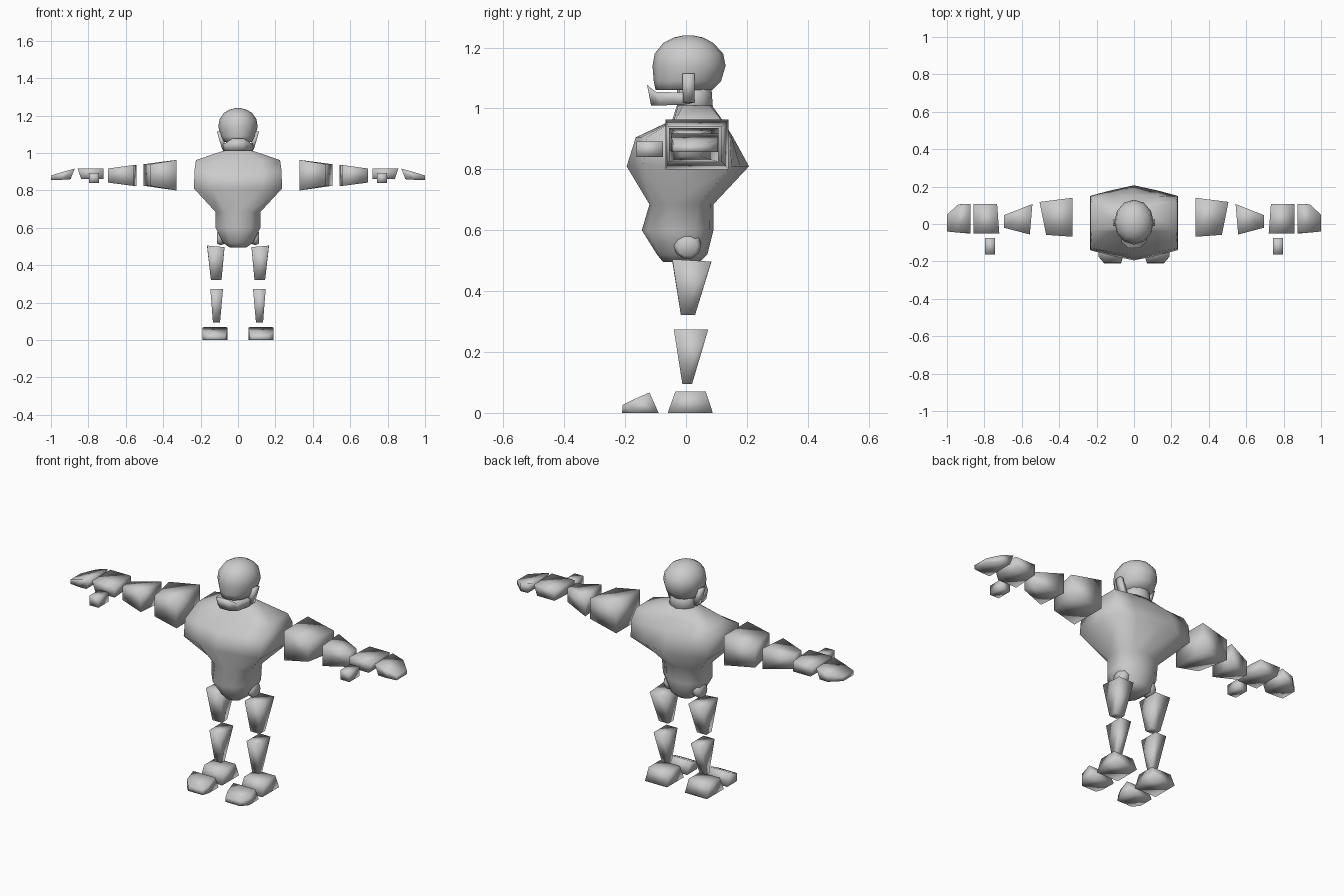
import bpy
from math import sin, cos, pi

if "Cube" in bpy.data.objects:
    bpy.data.objects.remove(bpy.data.objects["Cube"])


def loft(name, rings):
    """Skin a closed body through rings holding equal numbers of points."""
    n = len(rings[0])
    verts = [p for r in rings for p in r]
    faces = [tuple(range(n)), tuple(range(len(verts) - n, len(verts)))]
    for i in range(len(rings) - 1):
        for j in range(n):
            k = (j + 1) % n
            faces.append((i * n + j, i * n + k, (i + 1) * n + k, (i + 1) * n + j))
    me = bpy.data.meshes.new(name)
    me.from_pydata(verts, [], faces)
    ob = bpy.data.objects.new(name, me)
    bpy.context.collection.objects.link(ob)
    bpy.context.view_layer.objects.active = ob
    ob.select_set(True)
    bpy.ops.object.mode_set(mode='EDIT')
    bpy.ops.mesh.select_all(action='SELECT')
    bpy.ops.mesh.normals_make_consistent(inside=False)
    bpy.ops.object.mode_set(mode='OBJECT')
    ob.select_set(False)
    me.polygons.foreach_set("use_smooth", [True] * len(me.polygons))
    return ob


def along_z(z, x0, x1, y0, y1):
    return [(x0, y0, z), (x1, y0, z), (x1, y1, z), (x0, y1, z)]


def along_x(xf, xb, y0, y1, z0, z1, lean=0):
    # xf, xb: position at front and back edge; lean shifts the lower edge
    return [(xf + lean, y0, z0), (xb + lean, y1, z0), (xb, y1, z1), (xf, y0, z1)]


def along_y(yb, yt, x0, x1, z0, z1):
    return [(x0, yb, z0), (x1, yb, z0), (x1, yt, z1), (x0, yt, z1)]


def pair(name, rings):
    for side, s in (("left", 1), ("right", -1)):
        loft(f"{side}_{name}", [[(s * x, y, z) for x, y, z in r] for r in rings])


def oval(z, hx, yf, yb, n=12):
    c, r = (yf + yb) / 2, (yb - yf) / 2
    return [(hx * sin(2 * pi * i / n), c - r * cos(2 * pi * i / n), z) for i in range(n)]


def body_ring(z, hx, yf, yfs, ybs, yb, bulge):
    # ridge at centre front/back, flat sides, bulge rounds the quarters
    def mid(a, b):
        return a + (b - a) * (0.5 - 0.3 * bulge)
    half = [(0, yf), (hx * .55, mid(yf, yfs)), (hx, yfs), (hx, ybs), (hx * .55, mid(yb, ybs)), (0, yb)]
    pts = half + [(-x, y) for x, y in reversed(half[1:-1])]
    return [(x, y, z) for x, y in pts]


# torso, tilted rings at the shoulder line
torso = loft("torso", [body_ring(*r) for r in (
    (.495, .045, -.075, -.05, .02, .045, 1),
    (.52, .08, -.095, -.04, .03, .07, 1),
    (.60, .12, -.145, -.06, .03, .09, 1),
    (.685, .12, -.12, -.06, .04, .09, 1),
    (.81, .235, -.195, -.14, .15, .207, 0),
    (.905, .233, -.165, -.13, .145, .155, 0),
    (.962, .225, -.045, -.035, .115, .12, 0),
    (1.01, .085, -.03, -.01, .06, .085, 1))])

# neck and head
loft("neck", [oval(.98, .075, -.03, .09), oval(1.09, .06, -.03, .082)])
loft("head", [oval(*r) for r in (
    (1.06, .075, -.10, .085), (1.09, .092, -.106, .115), (1.14, .105, -.11, .13),
    (1.18, .099, -.103, .122), (1.215, .075, -.075, .09), (1.233, .042, -.04, .057),
    (1.24, .015, -.008, .022))])

# jaw and its side hinges
loft("jaw", [along_y(.025, .025, -.075, .075, 1.02, 1.05),
             along_y(-.01, -.01, -.08, .08, 1.012, 1.052),
             along_y(-.085, -.1, -.065, .065, 1.01, 1.055),
             along_y(-.115, -.128, -.03, .03, 1.01, 1.078)])
pair("jaw_hinge", [along_z(1.02, .06, .085, -.01, .028), along_z(1.115, .092, .113, -.012, .028)])

# hip sockets
pair("hip", [[(x, .005 + r * cos(pi * i / 5), .55 + dz + r * sin(pi * i / 5)) for i in range(10)]
             for x, r, dz in ((.06, .045, .01), (.095, .045, 0), (.112, .032, -.004))])

# legs
pair("thigh", [along_z(.322, .088, .145, -.017, .03),
               [(.072, -.045, .497), (.165, -.045, .505), (.165, .083, .497), (.072, .083, .495)]])
pair("shin", [along_z(.095, .096, .134, -.012, .02), along_z(.274, .08, .148, -.04, .073)])
pair("heel", [along_z(0, .055, .19, -.06, .088), along_z(.07, .062, .183, -.035, .065)])
pair("toe", [along_y(-.09, -.12, .056, .19, 0, .067),
             along_y(-.175, -.175, .058, .19, 0, .043),
             along_y(-.21, -.208, .07, .16, 0, .026)])

# arms
pair("upper_arm", [along_x(.33, .33, -.068, .14, .80, .963), along_x(.47, .505, -.058, .118, .825, .94)])
pair("forearm", [along_x(.557, .543, -.056, .107, .824, .936), along_x(.695, .695, -.02, .047, .842, .917)])
pair("palm", [along_x(.72, .732, -.052, .107, .86, .917), along_x(.858, .858, -.052, .107, .86, .917, -.02)])
pair("fingers", [along_x(.873, .873, -.05, .107, .86, .917, .022),
                 along_x(.94, .94, -.046, .105, .857, .898),
                 along_x(1, 1, -.04, .05, .857, .88)])
pair("thumb", [along_y(-.075, -.075, .742, .797, .84, .892), along_y(-.163, -.163, .742, .797, .84, .892)])
